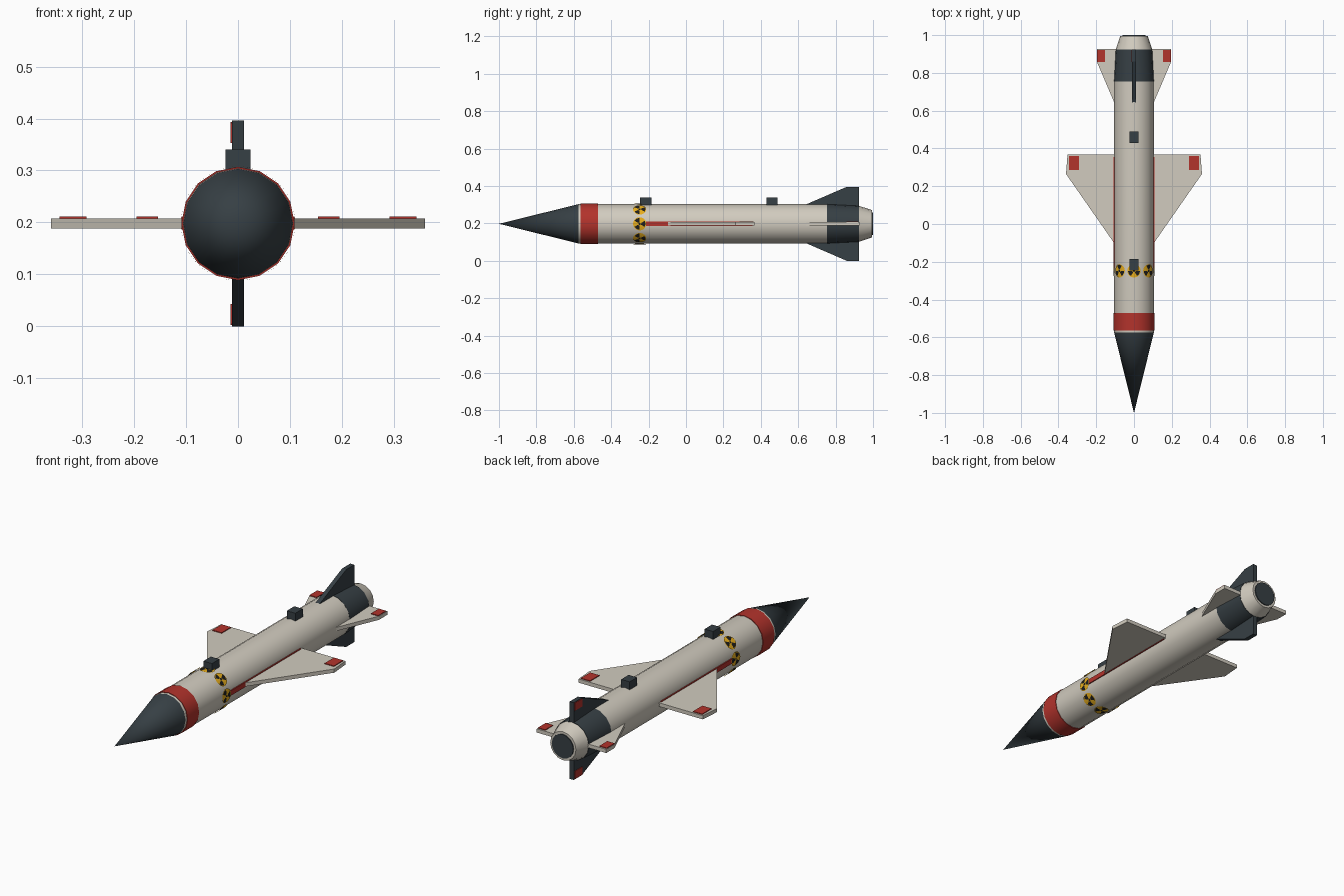
import bpy, bmesh, math
from mathutils import Matrix, Vector

if "Cube" in bpy.data.objects:
    bpy.data.objects.remove(bpy.data.objects["Cube"])

ZC, R, SIDES = 0.198, 0.107, 16


def mat(name, rgb):
    m = bpy.data.materials.new(name)
    m.diffuse_color = (*rgb, 1)
    m.use_nodes = True
    m.node_tree.nodes["Principled BSDF"].inputs["Base Color"].default_value = m.diffuse_color
    return m


CREAM = mat("cream", (0.64, 0.60, 0.52))
DARK = mat("dark_slate", (0.037, 0.05, 0.058))
RED = mat("red", (0.45, 0.033, 0.025))
YELLOW = mat("yellow", (0.80, 0.42, 0.012))
BLACK = mat("black", (0.012, 0.012, 0.012))


def finish(name, bm, *mats, smooth=False, fix=True):
    if fix:
        bmesh.ops.recalc_face_normals(bm, faces=bm.faces)
    me = bpy.data.meshes.new(name)
    bm.to_mesh(me)
    bm.free()
    ob = bpy.data.objects.new(name, me)
    bpy.context.collection.objects.link(ob)
    for m in mats:
        me.materials.append(m)
    if smooth:
        bpy.ops.object.select_all(action='DESELECT')
        ob.select_set(True)
        bpy.context.view_layer.objects.active = ob
        bpy.ops.object.shade_smooth_by_angle(angle=math.radians(35))
    return ob


def around(y, r, a):
    """Point on the body at length y, radius r, angle a."""
    return Vector((r * math.cos(a), y, ZC + r * math.sin(a)))


def lathe(name, profile, material):
    """Closed turned solid from (y, radius) pairs along the body axis."""
    bm = bmesh.new()
    rings = []
    for y, r in profile:
        n = SIDES if r > 0 else 1
        rings.append([bm.verts.new(around(y, r, 2 * math.pi * i / SIDES)) for i in range(n)])
    for a, b in zip(rings, rings[1:]):
        for i in range(SIDES):
            j = (i + 1) % SIDES
            if len(a) == 1:
                bm.faces.new((a[0], b[i], b[j]))
            else:
                bm.faces.new((a[i], a[j], b[j], b[i]))
    for ring in (rings[0], rings[-1]):
        if len(ring) > 1:
            bm.faces.new(ring)
    return finish(name, bm, material, smooth=True)


def box(name, lo, hi, material, rot=0):
    """Box between corners given relative to the body axis, rolled by rot."""
    lo, hi = Vector(lo), Vector(hi)
    bm = bmesh.new()
    bmesh.ops.create_cube(bm, size=1, matrix=Matrix.Translation((lo + hi) / 2)
                          @ Matrix.Diagonal((*(hi - lo), 1)))
    bm.transform(Matrix.Translation((0, 0, ZC)) @ Matrix.Rotation(rot, 4, 'Y'))
    return finish(name, bm, material)


def fin(name, outline, thick, rot, material):
    """Flat plate from an (x, y) outline, rolled about the body axis."""
    bm = bmesh.new()
    f = bm.faces.new([bm.verts.new((x, y, -thick / 2)) for x, y in outline])
    ext = bmesh.ops.extrude_face_region(bm, geom=[f])
    bmesh.ops.translate(bm, vec=(0, 0, thick),
                        verts=[v for v in ext['geom'] if isinstance(v, bmesh.types.BMVert)])
    bm.transform(Matrix.Translation((0, 0, ZC)) @ Matrix.Rotation(rot, 4, 'Y'))
    return finish(name, bm, material)


# Fuselage sections
lathe("nose_cone", [(-1, 0), (-0.575, 0.105)], DARK)
lathe("body_tube", [(-0.575, 0.105), (-0.565, R - 0.001), (0.755, R - 0.001)], CREAM)
lathe("red_band", [(-0.563, 0.109), (-0.47, 0.109)], RED)
lathe("tail_section", [(0.755, R), (0.925, 0.098)], DARK)
lathe("tail_cone", [(0.925, 0.096), (0.995, 0.073)], CREAM)
lathe("nozzle", [(0.98, 0.061), (1.0, 0.061)], DARK)

# Wings, tail fins and their red tip patches
WING = [(0.08, -0.137), (0.36, 0.265), (0.352, 0.367), (0.08, 0.367)]
TAIL = [(0.08, 0.585), (0.197, 0.86), (0.197, 0.927), (0.08, 0.927)]
for side, s in (("right", 1), ("left", -1)):
    fin(side + "_wing", [(s * x, y) for x, y in WING], 0.019, 0, CREAM)
    fin(side + "_tail_fin", [(s * x, y) for x, y in TAIL], 0.019, 0, CREAM)
    for part, x0, x1, y0, y1 in (("wing", 0.292, 0.344, 0.285, 0.36),
                                 ("tail", 0.154, 0.195, 0.857, 0.92)):
        a, b = sorted((s * x0, s * x1))
        box(f"{side}_{part}_patch", (a, y0, 0.005), (b, y1, 0.0135), RED)
    # Red strip along the wing root
    a, b = sorted((s * 0.09, s * 0.109))
    box(side + "_side_strip", (a, -0.235, -0.012), (b, 0.356, 0.013), RED)

VERT = [(0.08, 0.60), (0.105, 0.645), (0.198, 0.86), (0.198, 0.925), (0.08, 0.925)]
for name, s in (("upper", 1), ("lower", -1)):
    fin(name + "_fin", [(s * x, y) for x, y in VERT], 0.023, -math.pi / 2, DARK)
    a, b = sorted((s * 0.155, s * 0.195))
    box(name + "_fin_patch", (-0.0145, 0.857, a), (-0.006, 0.92, b), RED)

# Mounting lugs on the back
for name, y in (("front", -0.215), ("rear", 0.46)):
    box(name + "_lug", (-0.024, y - 0.03, 0.09), (0.024, y + 0.03, 0.142), DARK)


# Hazard markers: discs wrapped on the body with three dark blades
def hazard(name, angle):
    bm = bmesh.new()
    radii, n = (0.006, 0.009, 0.020, 0.031, 0.035), 24

    def put(r, t):
        u, v = r * math.sin(t), r * math.cos(t)
        return bm.verts.new(around(-0.248 + v, 0.1098, angle + u / R))

    rings = [[put(r, 2 * math.pi * (i - 2) / n) for i in range(n)] for r in radii]
    hub = bm.faces.new(rings[0])
    hub.material_index = 1
    for k, (a, b) in enumerate(zip(rings, rings[1:])):
        for i in range(n):
            j = (i + 1) % n
            f = bm.faces.new((a[i], b[i], b[j], a[j]))
            f.material_index = int(k in (1, 2) and i % 8 < 4)
    bm.normal_update()
    if hub.normal.dot(around(0, 1, angle) - Vector((0, 0, ZC))) < 0:
        bmesh.ops.reverse_faces(bm, faces=[hub])
    out = Vector((math.cos(angle), 0, math.sin(angle)))
    bmesh.ops.reverse_faces(bm, faces=[f for f in bm.faces if f.normal.dot(out) < 0])
    finish(name, bm, YELLOW, BLACK, fix=False)


for i in range(8):
    hazard(f"hazard_marker_{i + 1}", i * math.pi / 4)
